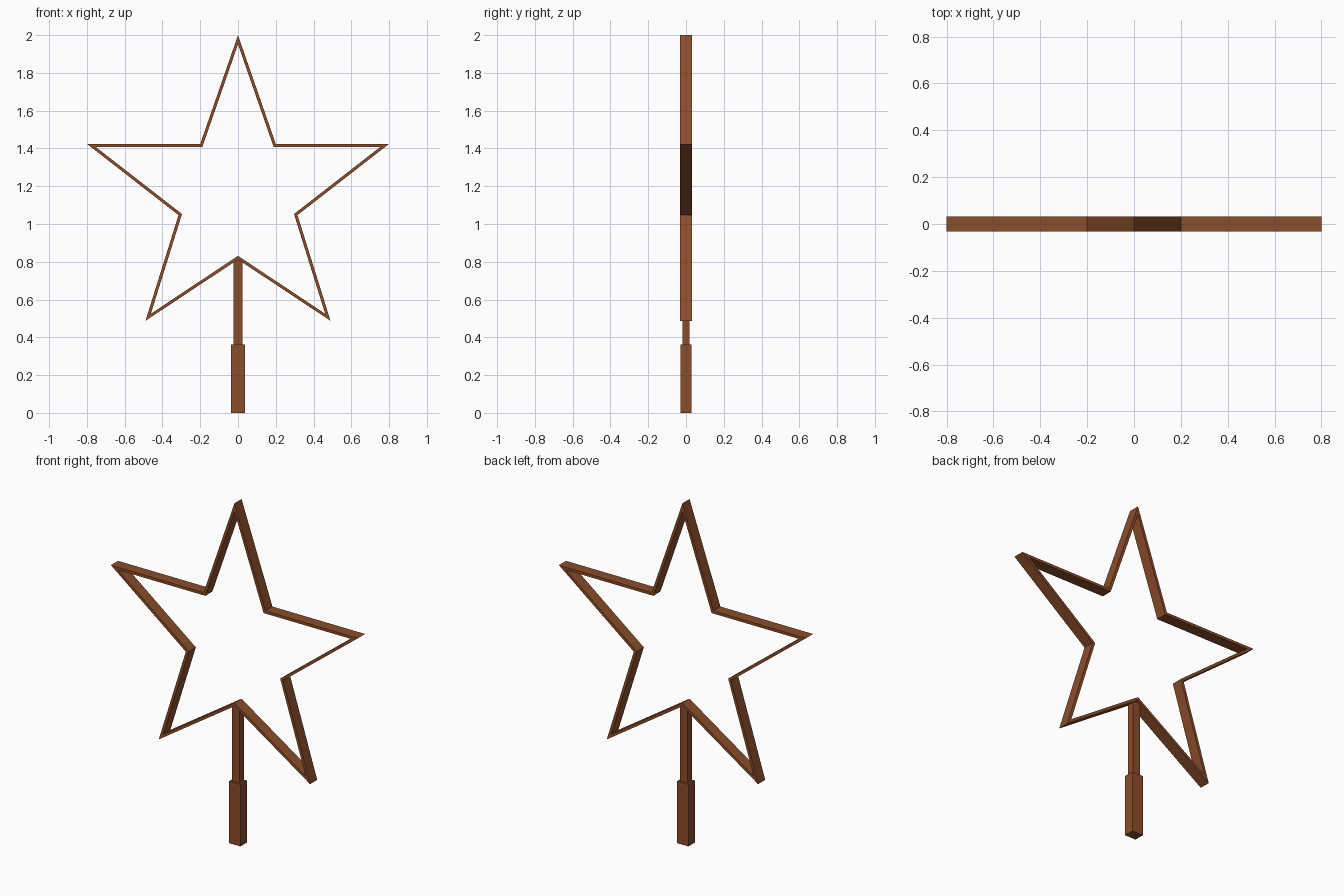
import bpy, bmesh
from mathutils import Vector

if "Cube" in bpy.data.objects:
    bpy.data.objects.remove(bpy.data.objects["Cube"])

wood = bpy.data.materials.new("brown wood")
wood.diffuse_color = (0.26, 0.075, 0.024, 1)
wood.use_nodes = True
wood.node_tree.nodes["Principled BSDF"].inputs["Base Color"].default_value = wood.diffuse_color


def finish(bm, name):
    bmesh.ops.recalc_face_normals(bm, faces=bm.faces)
    me = bpy.data.meshes.new(name)
    bm.to_mesh(me)
    bm.free()
    me.materials.append(wood)
    ob = bpy.data.objects.new(name, me)
    bpy.context.collection.objects.link(ob)


def box(name, hx, hy, z0, z1):
    bm = bmesh.new()
    bmesh.ops.create_cube(bm, size=1)
    for v in bm.verts:
        v.co = (v.co.x * 2 * hx, v.co.y * 2 * hy, z0 + (v.co.z + 0.5) * (z1 - z0))
    finish(bm, name)


# Star outline: right half clockwise from the top, then mirrored
half = [(0, 2.0), (0.2, 1.424), (0.8, 1.424), (0.315, 1.047), (0.49, 0.487), (0, 0.812)]
outer = [Vector(p) for p in half + [(-x, z) for x, z in half[-2:0:-1]]]


def inset(points, t):
    # Mitred inward offset of a clockwise loop
    result = []
    for i, p in enumerate(points):
        a = (p - points[i - 1]).normalized()
        b = (points[(i + 1) % len(points)] - p).normalized()
        na, nb = Vector((a.y, -a.x)), Vector((b.y, -b.x))
        result.append(p + (na + nb) * t / (1 + na.dot(nb)))
    return result


# Hollow star frame
inner = inset(outer, 0.016)
bm = bmesh.new()
loops = [[bm.verts.new((p.x, y, p.y)) for p in pts]
         for pts, y in ((outer, -0.033), (outer, 0.033), (inner, 0.033), (inner, -0.033))]
n = len(outer)
for k in range(4):
    a, b = loops[k], loops[(k + 1) % 4]
    for i in range(n):
        j = (i + 1) % n
        bm.faces.new((a[i], a[j], b[j], b[i]))
finish(bm, "star_frame")

# Post and thicker handle
box("post", 0.024, 0.019, 0.36, 0.815)
box("handle", 0.036, 0.03, 0.0, 0.363)
